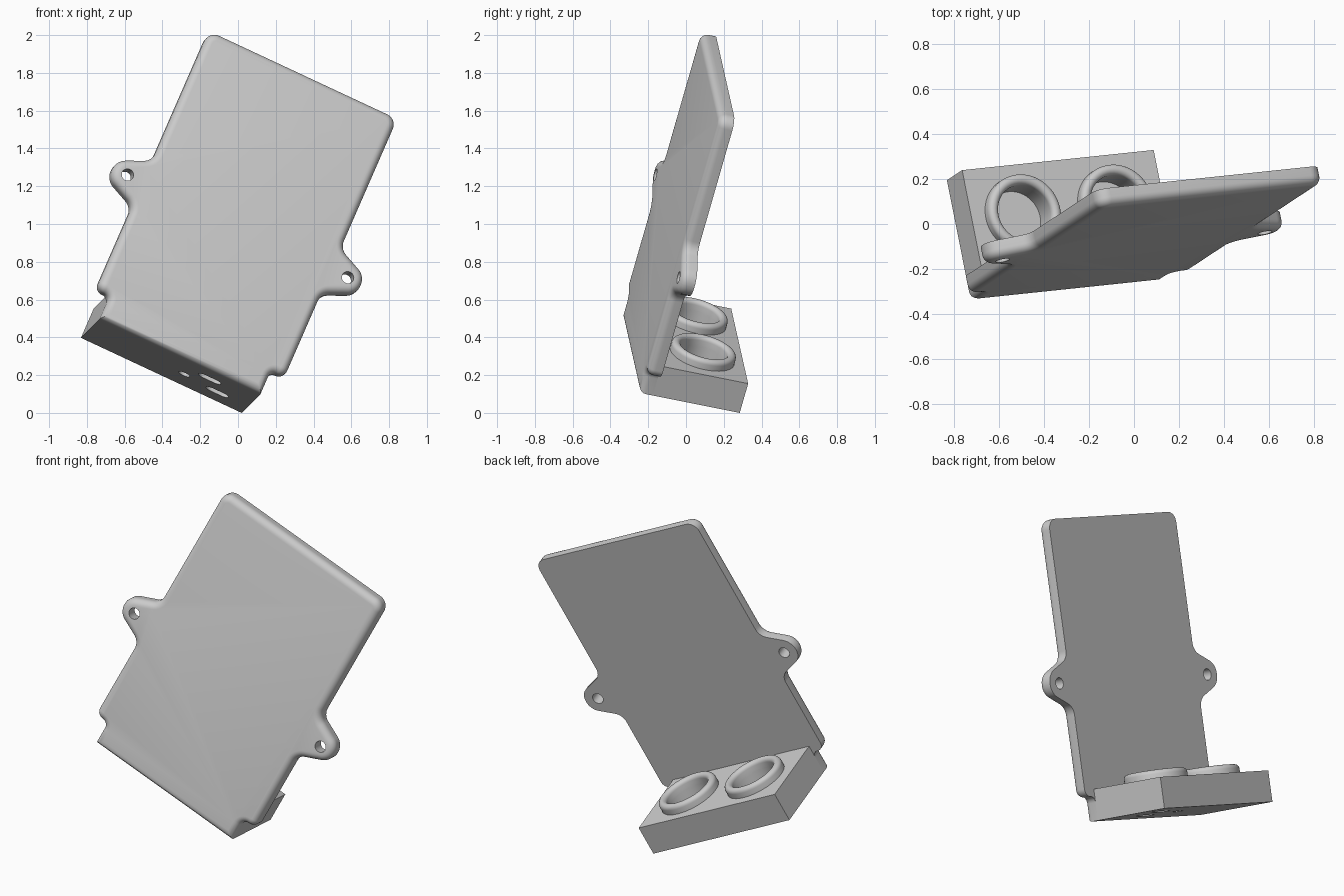
import bpy
import bmesh
import math
from mathutils import Vector, Matrix

default = bpy.data.objects.get("Cube")
if default:
    bpy.data.objects.remove(default, do_unlink=True)

# One plain grey for the whole casing
grey = bpy.data.materials.new("plain_grey")
grey.use_nodes = True
COLOUR = (0.6, 0.6, 0.6, 1)
grey.diffuse_color = COLOUR
grey.node_tree.nodes["Principled BSDF"].inputs["Base Color"].default_value = COLOUR

# Tilted frame: across the plate, towards the back, along the plate
across = Vector((0.902, 0.095, -0.421)).normalized()
along = Vector((0.389, 0.255, 0.885))
along = (along - across * along.dot(across)).normalized()
back = along.cross(across)
TILT = Matrix((across, back, along)).transposed().to_4x4()
TILT.translation = across * -0.427

FRONT, REAR, BOX_BACK = -0.288, -0.208, 0.27
BASE, BOX_TOP = 0.08, 0.255
EAR_X, EAR_Z = 0.646, 0.85
RING_X, RING_Y, RING_IN, RING_OUT = 0.228, 0.041, 0.128, 0.176


def make(name, bm):
    bmesh.ops.remove_doubles(bm, verts=bm.verts, dist=1e-5)
    bmesh.ops.recalc_face_normals(bm, faces=bm.faces)
    mesh = bpy.data.meshes.new(name)
    bm.to_mesh(mesh)
    bm.free()
    mesh.materials.append(grey)
    obj = bpy.data.objects.new(name, mesh)
    bpy.context.collection.objects.link(obj)
    return obj


def loft(bm, loops, close=False):
    rows = [[bm.verts.new(p) for p in loop] for loop in loops]
    pairs = list(zip(rows, rows[1:]))
    if close:
        pairs.append((rows[-1], rows[0]))
    for r, s in pairs:
        for i in range(len(r)):
            j = (i + 1) % len(r)
            bm.faces.new((r[i], r[j], s[j], s[i]))
    if not close:
        bm.faces.new(rows[0])
        bm.faces.new(rows[-1])


def fillet(corners, steps=8):
    """Round each (x, z, radius) corner of a closed polygon."""
    out = []
    for i, (x, z, r) in enumerate(corners):
        p = Vector((x, 0, z))
        if r == 0:
            out.append(p)
            continue
        before, after = corners[i - 1], corners[(i + 1) % len(corners)]
        d1 = (Vector((before[0], 0, before[1])) - p).normalized()
        d2 = (Vector((after[0], 0, after[1])) - p).normalized()
        half = d1.angle(d2) / 2
        centre = p + (d1 + d2).normalized() * r / math.sin(half)
        reach = r / math.tan(half)
        a = (p + d1 * reach - centre).normalized()
        b = (p + d2 * reach - centre).normalized()
        out += [centre + a.slerp(b, k / steps).normalized() * r for k in range(steps + 1)]
    return out


def inset(points, dist):
    """Move a counter-clockwise outline inwards with mitred corners."""
    out = []
    for i, p in enumerate(points):
        t1 = (p - points[i - 1]).normalized()
        t2 = (points[(i + 1) % len(points)] - p).normalized()
        n1, n2 = Vector((-t1.z, 0, t1.x)), Vector((-t2.z, 0, t2.x))
        out.append(p + (n1 + n2) * dist / (1 + n1.dot(n2)))
    return out


def cut(obj, outline, axis, start, end):
    """Subtract a prism; the outline holds (s, t) pairs across the axis."""
    bm = bmesh.new()
    place = {"Y": lambda s, t, d: (s, d, t), "Z": lambda s, t, d: (s, t, d)}[axis]
    loft(bm, [[place(s, t, d) for s, t in outline] for d in (start, end)])
    cutter = make("cutter", bm)
    cutter.hide_render = True
    mod = obj.modifiers.new("hole", "BOOLEAN")
    mod.operation, mod.solver, mod.object = "DIFFERENCE", "EXACT", cutter
    bpy.context.view_layer.objects.active = obj
    bpy.ops.object.modifier_apply(modifier=mod.name)
    bpy.data.objects.remove(cutter, do_unlink=True)


def capsule(x, y, radius, stretch=0.0, n=48):
    pts = []
    for k in range(n):
        a = 2 * math.pi * (k + 0.5) / n
        side = math.copysign(stretch, math.cos(a))
        pts.append((x + side + radius * math.cos(a), y + radius * math.sin(a)))
    return pts


# Plate outline: narrow foot, wide panel, tapered mounting ears
right_half = [
    (0.472, BASE, 0), (0.472, 0.215, 0.035), (0.553, 0.215, 0.044),
    (0.553, EAR_Z - 0.135, 0.07), (0.729, EAR_Z - 0.053, 0.08),
    (0.729, EAR_Z + 0.053, 0.08), (0.553, EAR_Z + 0.135, 0.07),
    (0.553, 1.76, 0.06),
]
outline = fillet(right_half + [(-x, z, r) for x, z, r in reversed(right_half)])

# Back plate with rounded front rim
bm = bmesh.new()
ROUND, STEPS = 0.04, 6
loops = [[p + Vector((0, REAR, 0)) for p in outline]]
for k in range(STEPS + 1):
    a = math.pi / 2 * k / STEPS
    y = FRONT + ROUND * (1 - math.sin(a))
    loops.append([p + Vector((0, y, 0)) for p in inset(outline, ROUND * (1 - math.cos(a)))])
loft(bm, loops)
plate = make("back_plate", bm)
for side in (-1, 1):
    cut(plate, capsule(side * EAR_X, EAR_Z, 0.032), "Y", FRONT - 0.1, REAR + 0.1)

# Box at the foot, with two wells on top and ports underneath
bm = bmesh.new()
bmesh.ops.create_cube(bm, size=1)
for v in bm.verts:
    v.co = (v.co.x * 0.944,
            BOX_BACK if v.co.y > 0 else REAR,
            BOX_TOP if v.co.z > 0 else BASE)
box = make("foot_box", bm)
for side in (-1, 1):
    cut(box, capsule(side * RING_X, RING_Y, RING_IN), "Z", 0.17, BOX_TOP + 0.1)
for x, y, radius, stretch in ((0.208, -0.087, 0.035, 0.03),
                              (0.291, 0.095, 0.035, 0.03),
                              (0.087, 0.048, 0.032, 0)):
    cut(box, capsule(x, y, radius, stretch), "Z", BASE - 0.1, BASE + 0.05)

# Rounded rings around the wells
parts = [plate, box]
mid, lip = (RING_IN + RING_OUT) / 2, (RING_OUT - RING_IN) / 2
profile = [(RING_OUT, BOX_TOP - 0.01)]
for k in range(11):
    a = math.pi * k / 10
    profile.append((mid + lip * math.cos(a), BOX_TOP + 0.03 + lip * math.sin(a)))
profile.append((RING_IN, BOX_TOP - 0.01))
for side, label in ((-1, "right"), (1, "left")):
    bm = bmesh.new()
    loft(bm, [[(x, y, z) for x, y in capsule(side * RING_X, RING_Y, r)]
              for r, z in profile], close=True)
    parts.append(make(label + "_ring", bm))

# Tilt everything into place and smooth the rounded areas
for obj in parts:
    obj.data.transform(TILT)
    obj.data.shade_smooth()
    obj.data.set_sharp_from_angle(angle=math.radians(35))
    obj.data.update()
